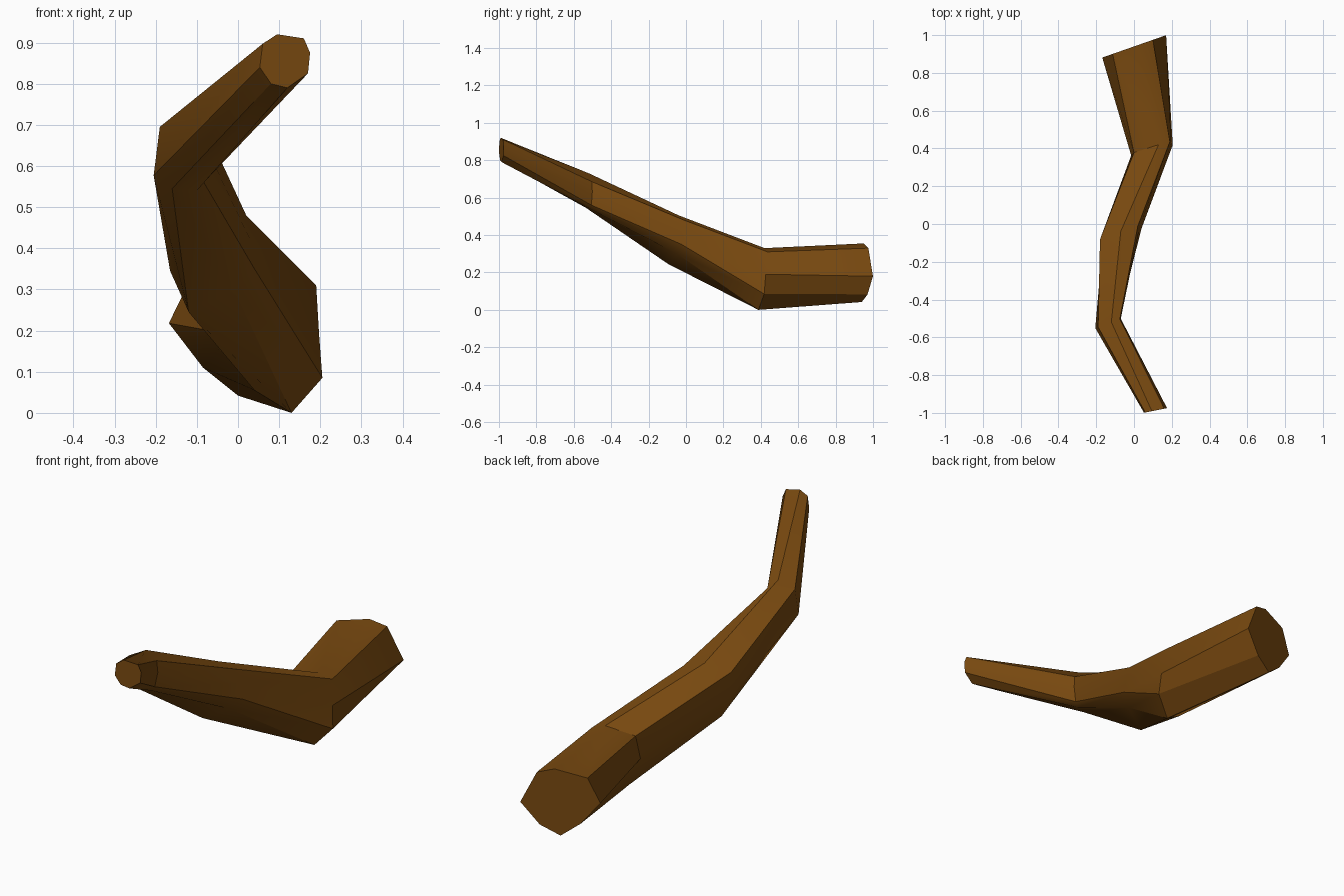
import bpy, bmesh, math

if "Cube" in bpy.data.objects:
    bpy.data.objects.remove(bpy.data.objects["Cube"])

# Cross-sections along the branch: (y0, y slope by x, y slope by z, eight (x, z) points)
RINGS = [
    (-1.01, 0.2, 0.0, [(.175, .875), (.16, .91), (.095, .92), (.06, .897),
                       (.053, .84), (.08, .80), (.12, .79), (.17, .825)]),
    (-0.475, 0.37, 0.0, [(-.07, .63), (-.075, .685), (-.12, .73), (-.19, .695),
                         (-.205, .577), (-.16, .545), (-.10, .54), (-.083, .56)]),
    (-0.09, 0.35, 0.15, [(.03, .42), (.02, .48), (-.07, .505), (-.18, .475),
                         (-.165, .345), (-.12, .245), (-.01, .30), (.04, .35)]),
    (0.348, 0.3, 0.1, [(.197, .19), (.19, .31), (.13, .33), (.0, .30),
                       (-.015, .19), (.04, .055), (.13, .0), (.205, .085)]),
    (0.94, 0.35, 0.0, [(.17, .18), (.10, .33), (.026, .355), (-.113, .33),
                       (-.168, .218), (-.085, .11), (.0, .042), (.088, .083)]),
]

# Bark colour
bark = bpy.data.materials.new("brown bark")
bark.diffuse_color = (0.19, 0.067, 0.005, 1)
bark.use_nodes = True
bark.node_tree.nodes["Principled BSDF"].inputs["Base Color"].default_value = bark.diffuse_color

# Bent branch, lofted through the cross-sections
bm = bmesh.new()
loops = [[bm.verts.new((x, y0 + sx * x + sz * z, z)) for x, z in pts]
         for y0, sx, sz, pts in RINGS]
for a, b in zip(loops, loops[1:]):
    for i in range(8):
        j = (i + 1) % 8
        bm.faces.new((a[i], a[j], b[j], b[i]))
# Cut ends
bm.faces.new(loops[0])
bm.faces.new(loops[-1])
bmesh.ops.recalc_face_normals(bm, faces=bm.faces)

mesh = bpy.data.meshes.new("branch")
bm.to_mesh(mesh)
bm.free()
mesh.materials.append(bark)
branch = bpy.data.objects.new("branch", mesh)
bpy.context.collection.objects.link(branch)
bpy.context.view_layer.objects.active = branch
branch.select_set(True)
bpy.ops.object.shade_smooth_by_angle(angle=math.radians(30))
